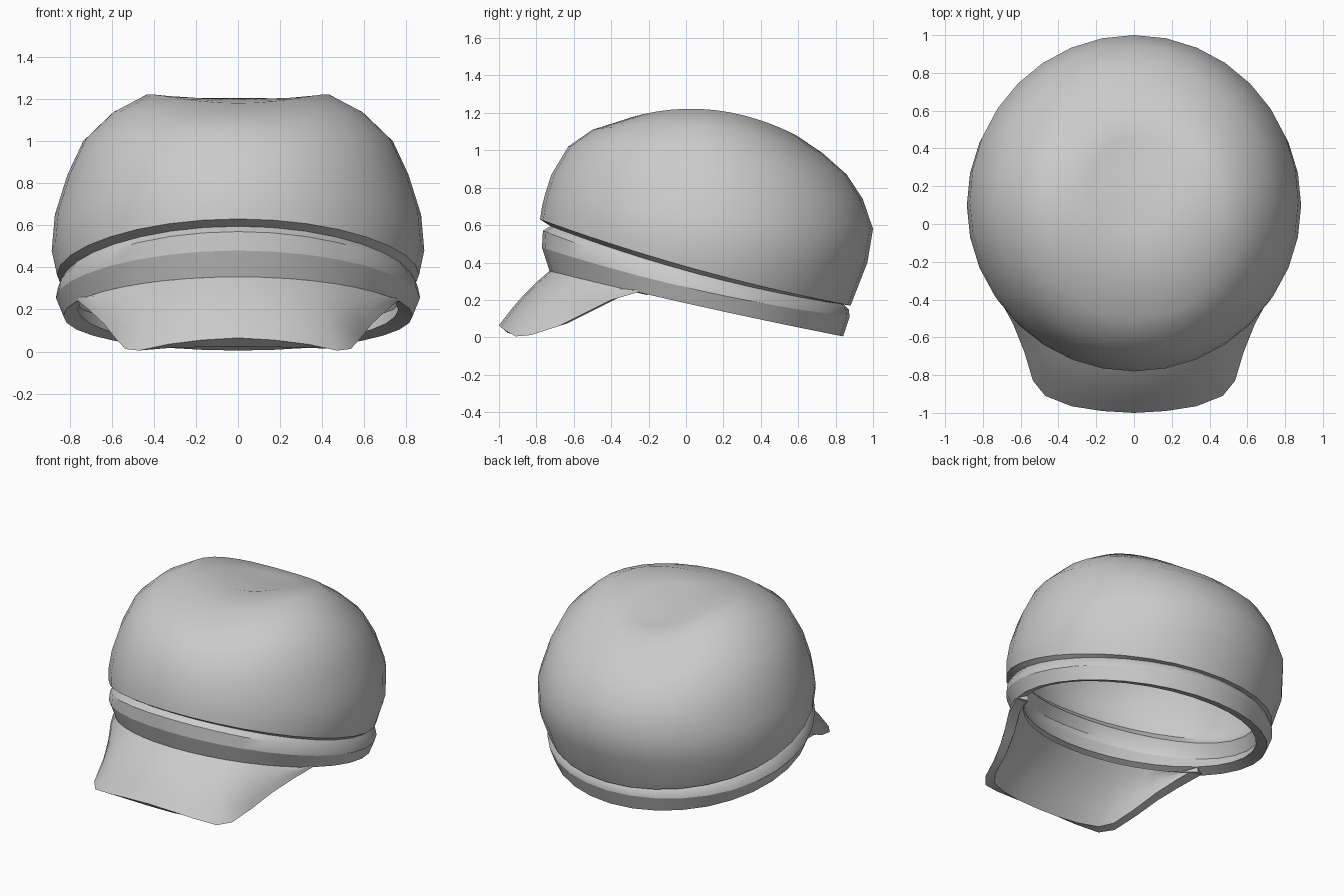
import bpy, bmesh, math

cube = bpy.data.objects.get("Cube")
if cube:
    bpy.data.objects.remove(cube)

SIDES = 32
grey = bpy.data.materials.new("cloth_grey")
grey.use_nodes = True
COLOUR = (0.6, 0.6, 0.6, 1)
grey.diffuse_color = COLOUR
grey.node_tree.nodes["Principled BSDF"].inputs["Base Color"].default_value = COLOUR


def ring_point(ring, angle):
    """Point on a tilted oval; angle 0 is the front."""
    yf, zf, yb, zb, w, zm = ring
    c, s = math.cos(angle), math.sin(angle)
    z = zm + (zf - zb) / 2 * c + ((zf + zb) / 2 - zm) * c * c
    return (w * s, (yf + yb) / 2 - (yb - yf) / 2 * c, z)


def finish(name, bm, thickness=0):
    bmesh.ops.recalc_face_normals(bm, faces=bm.faces)
    mesh = bpy.data.meshes.new(name)
    bm.to_mesh(mesh)
    bm.free()
    mesh.materials.append(grey)
    obj = bpy.data.objects.new(name, mesh)
    bpy.context.collection.objects.link(obj)
    bpy.ops.object.select_all(action='DESELECT')
    obj.select_set(True)
    bpy.context.view_layer.objects.active = obj
    if thickness:
        wall = obj.modifiers.new("wall", 'SOLIDIFY')
        wall.thickness = thickness
        wall.offset = -1
        bpy.ops.object.modifier_apply(modifier=wall.name)
    bpy.ops.object.shade_smooth_by_angle(angle=math.radians(40))


def bridge(bm, a, b, closed=True):
    n = len(a)
    for i in range(n if closed else n - 1):
        j = (i + 1) % n
        bm.faces.new((a[i], a[j], b[j], b[i]))


# Rings: front y, front z, back y, back z, half width, side z
band = [
    (-.73, .355, .84, .005, .83, .17),
    (-.77, .48, .875, .11, .865, .255),
    (-.765, .57, .87, .15, .855, .305),
    (-.725, .595, .845, .175, .83, .34),
]
crown = [
    (-.78, .63, .88, .17, .86, .365),
    (-.77, .70, .97, .40, .885, .48),
    (-.755, .76, 1.0, .58, .87, .65),
    (-.72, .87, .945, .74, .81, .84),
    (-.63, 1.02, .86, .87, .735, 1.0),
    (-.50, 1.11, .73, .985, .60, 1.13),
    (-.28, 1.18, .59, 1.08, .44, 1.215),
    (-.04, 1.205, .46, 1.11, .22, 1.18),
]

# Cap: headband, tuck under the crown and the crown, as one thick wall
bm = bmesh.new()
loops = [[bm.verts.new(ring_point(r, math.tau * i / SIDES)) for i in range(SIDES)]
         for r in band + crown]
for a, b in zip(loops, loops[1:]):
    bridge(bm, a, b)
dimple = bm.verts.new((0, .26, 1.12))
for i in range(SIDES):
    bm.faces.new((loops[-1][i], loops[-1][(i + 1) % SIDES], dimple))
for i in range(SIDES):
    bm.edges.get((loops[1][i], loops[1][(i + 1) % SIDES])).smooth = False
finish("crown_and_headband", bm, .075)

# Brim: spans from the lower front of the headband to a drooping edge
edge = [(0, -1.0, .065), (.17, -.99, .055), (.33, -.965, .035), (.47, -.91, .005),
        (.535, -.83, .012), (.58, -.68, .06), (.64, -.53, .135), (.71, -.40, .2),
        (.76, -.26, .24)]
edge = [(-x, y, z) for x, y, z in edge[:0:-1]] + edge
hem = [(x * .92, y + .045, max(z + .015 - .055 * max(0, 1 - 4 * x * x), 0))
       for x, y, z in edge]
band_inside = (-.65, .335, .77, .02, .76, .165)
STEPS = 4


def brim_sheet(bm, ring, rim):
    """Grid of vertices from an arc of the headband to a rim, slightly domed."""
    rows = []
    for r in range(STEPS + 1):
        t = r / STEPS
        row = []
        for i, tip in enumerate(rim):
            root = ring_point(ring, math.radians(68) * (i - 8) / 8)
            x, y, z = (p + (q - p) * t for p, q in zip(root, tip))
            row.append(bm.verts.new((x, y, z + .02 * math.sin(math.pi * t))))
        rows.append(row)
    for a, b in zip(rows, rows[1:]):
        bridge(bm, a, b, False)
    return rows


bm = bmesh.new()
top = brim_sheet(bm, band[0], edge)
under = brim_sheet(bm, band_inside, hem)
for k in (0, -1):
    bridge(bm, top[k], under[k], False)
    bridge(bm, [row[k] for row in top], [row[k] for row in under], False)
finish("brim", bm)
